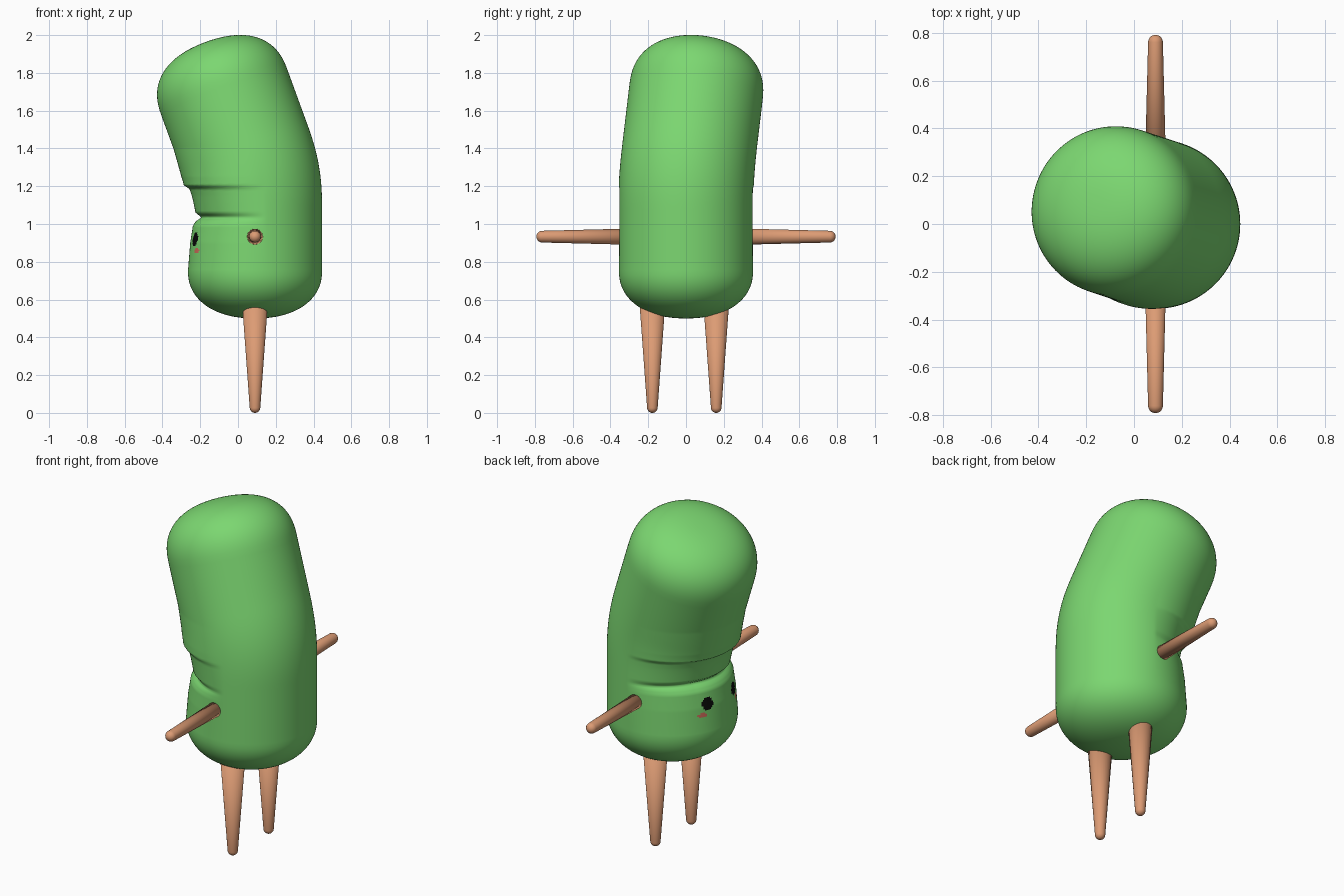
import bpy, bmesh, math
from mathutils import Vector, Matrix

if "Cube" in bpy.data.objects:
    bpy.data.objects.remove(bpy.data.objects["Cube"])


def material(name, rgb):
    m = bpy.data.materials.new(name)
    m.diffuse_color = (*rgb, 1)
    m.use_nodes = True
    m.node_tree.nodes["Principled BSDF"].inputs["Base Color"].default_value = m.diffuse_color
    return m


GREEN = material("green", (0.20, 0.68, 0.165))
TAN = material("tan", (0.72, 0.33, 0.175))
BLACK = material("black", (0.003, 0.003, 0.003))
PINK = material("pink", (0.66, 0.16, 0.11))


def loft(name, rings, mats):
    """Skin closed rings of points and cap both ends."""
    bm = bmesh.new()
    loops = [[bm.verts.new(p) for p in ring] for ring in rings]
    n = len(loops[0])
    for a, b in zip(loops, loops[1:]):
        for i in range(n):
            j = (i + 1) % n
            bm.faces.new((a[i], a[j], b[j], b[i]))
    bm.faces.new(loops[0][::-1])
    bm.faces.new(loops[-1])
    bmesh.ops.recalc_face_normals(bm, faces=bm.faces)
    for f in bm.faces:
        f.smooth = True
    me = bpy.data.meshes.new(name)
    bm.to_mesh(me)
    bm.free()
    for m in mats:
        me.materials.append(m)
    ob = bpy.data.objects.new(name, me)
    bpy.context.collection.objects.link(ob)
    return ob


def interp(table, v):
    if v <= table[0][0]:
        return table[0][1]
    for (a, fa), (b, fb) in zip(table, table[1:]):
        if v <= b:
            return fa + (fb - fa) * (v - a) / (b - a)
    return table[-1][1]


# Body: a capsule swept along a spine that bends over the face
CX, R, SEG = 0.09, 0.355, 224
S0, S1 = 0.75, 1.726            # ends of the straight-sided part
BEND = math.radians(21)
BEND_DIR = Vector((-0.95, 0.31, 0)).normalized()
BEND_AXIS = Vector((0, 0, 1)).cross(BEND_DIR)
# inward folds on the face side, by height
FOLDS = [(0.75, 0), (0.9, 0.012), (0.99, 0.026), (1.015, 0.042), (1.035, 0.072),
         (1.06, 0.04), (1.15, 0.022), (1.185, 0.014), (1.205, -0.012),
         (1.25, -0.012), (1.4, 0)]


def tilt(s):
    t = min(max((s - 1.07) / 0.36, 0), 1)
    return BEND * t * t * (3 - 2 * t)


def spine(s, steps=120):
    p = Vector((CX, 0, min(s, 1.0)))
    if s > 1.0:
        d = (s - 1.0) / steps
        for k in range(steps):
            a = tilt(1.0 + (k + 0.5) * d)
            p += d * (BEND_DIR * math.sin(a) + Vector((0, 0, math.cos(a))))
    return p


def cap(h, n, count):
    """Superellipse cap: (height, radius) from the rim to near the pole."""
    out = []
    for k in range(1, count):
        a = math.pi / 2 * k / count
        out.append((h * math.sin(a) ** (2 / n), R * math.cos(a) ** (2 / n)))
    out.append((h, 0.004))
    return out


sections = [(S0 - h, r) for h, r in reversed(cap(0.25, 2.2, 24))]
sections += [(S0 + (S1 - S0) * k / 110, R) for k in range(111)]
sections += [(S1 + h, r) for h, r in cap(0.28, 2.4, 24)]

rings = []
for s, r in sections:
    c, rot = spine(s), Matrix.Rotation(tilt(s), 3, BEND_AXIS)
    ring = []
    for i in range(SEG):
        a = 2 * math.pi * i / SEG
        out = Vector((math.cos(a), math.sin(a), 0))
        p = c + rot @ (out * r)
        w = min(max(-out.x + 0.15, 0), 1)
        ring.append(p - out * interp(FOLDS, p.z) * w)
    rings.append(ring)
body = loft("body", rings, [GREEN, BLACK, PINK])

# Eyes and cheeks: painted faces on the -x side
for f in body.data.polygons:
    x, y, z = f.center
    if x < 0:
        if ((abs(y) - 0.12) / 0.034) ** 2 + ((z - 0.917) / 0.036) ** 2 < 1:
            f.material_index = 1
        elif ((abs(y) - 0.155) / 0.026) ** 2 + ((z - 0.858) / 0.014) ** 2 < 1:
            f.material_index = 2


def limb(name, start, end, r0, r1):
    """Tapered round peg with a rounded tip at the end point."""
    start, end = Vector(start), Vector(end)
    axis = (end - start).normalized()
    length = (end - start).length
    u = axis.orthogonal().normalized()
    v = axis.cross(u)
    prof = [(0, r0), (length - r1, r1)]
    prof += [(length - r1 + r1 * math.sin(a), r1 * max(math.cos(a), 0.05))
             for a in (math.pi / 2 * k / 8 for k in range(1, 9))]
    pegs = [[start + axis * t + (u * math.cos(b) + v * math.sin(b)) * r
             for b in (2 * math.pi * i / 32 for i in range(32))] for t, r in prof]
    return loft(name, pegs, [TAN])


# Legs and arms
limb("right_leg", (CX, -0.178, 0.62), (CX, -0.178, 0), 0.071, 0.028)
limb("left_leg", (CX, 0.16, 0.62), (CX, 0.16, 0), 0.071, 0.028)
for side, name in ((-1, "right_arm"), (1, "left_arm")):
    limb(name, (CX, side * 0.25, 0.933), (CX, side * 0.792, 0.933), 0.044, 0.031)
